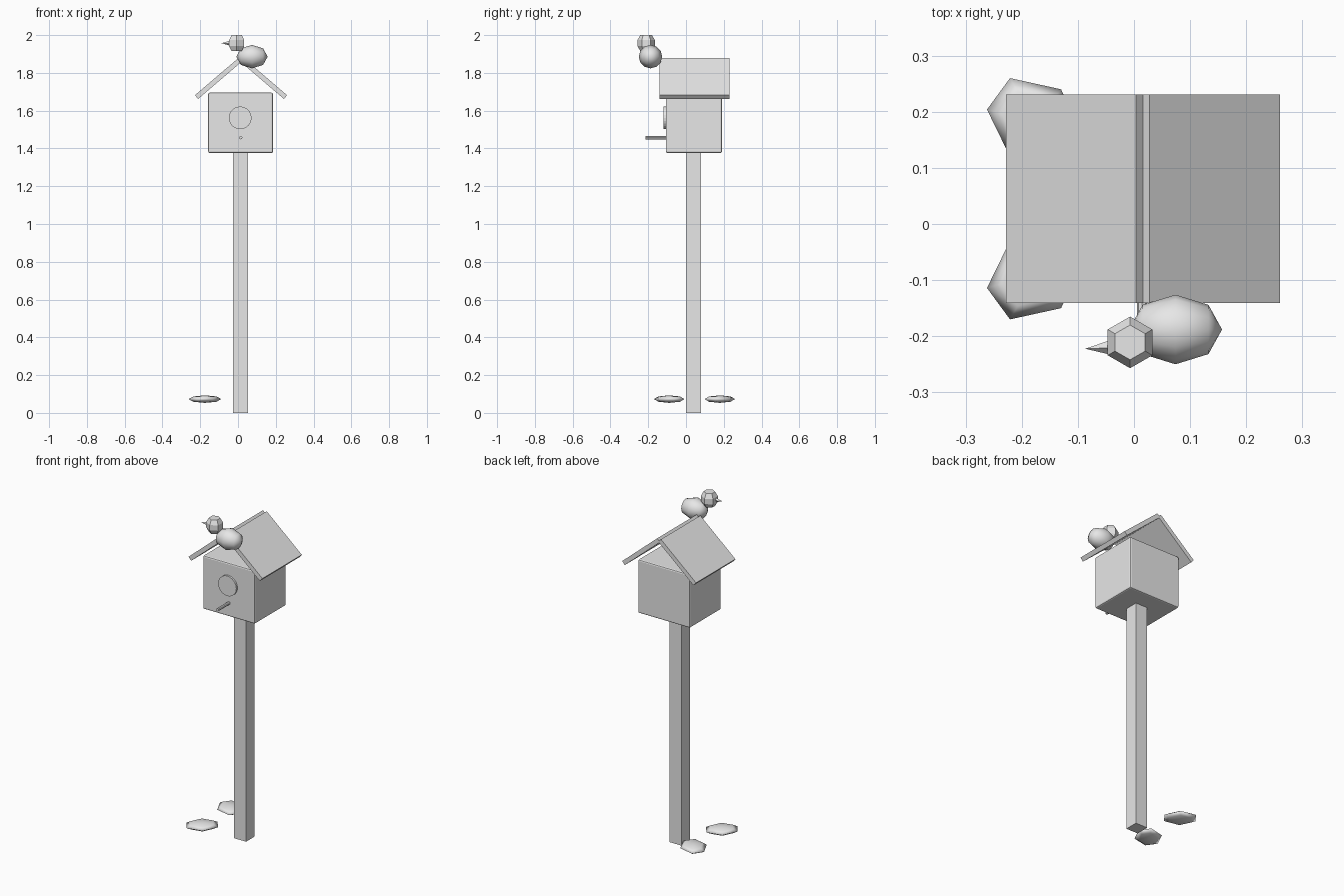
import bpy, bmesh, math
from mathutils import Matrix, Vector

cube = bpy.data.objects.get("Cube")
if cube:
    bpy.data.objects.remove(cube, do_unlink=True)

GREY = (0.8, 0.8, 0.8, 1)
mat = bpy.data.materials.new("plain_grey")
mat.use_nodes = True
mat.diffuse_color = GREY
mat.node_tree.nodes["Principled BSDF"].inputs["Base Color"].default_value = GREY


def finish(name, bm, smooth=False):
    bmesh.ops.recalc_face_normals(bm, faces=bm.faces)
    for f in bm.faces:
        f.smooth = smooth
    mesh = bpy.data.meshes.new(name)
    bm.to_mesh(mesh)
    bm.free()
    mesh.materials.append(mat)
    ob = bpy.data.objects.new(name, mesh)
    bpy.context.collection.objects.link(ob)
    return ob


def box(name, lo, hi):
    lo, hi = Vector(lo), Vector(hi)
    bm = bmesh.new()
    bmesh.ops.create_cube(bm, size=1, matrix=Matrix.Translation((lo + hi) / 2)
                          @ Matrix.Diagonal(hi - lo).to_4x4())
    return finish(name, bm)


def cone(name, centre, axis, r1, r2, depth, sides):
    """Cylinder or cone whose end r2 points along axis."""
    bm = bmesh.new()
    turn = Vector((0, 0, 1)).rotation_difference(Vector(axis)).to_matrix().to_4x4()
    bmesh.ops.create_cone(bm, cap_ends=True, segments=sides, radius1=r1, radius2=r2,
                          depth=depth, matrix=Matrix.Translation(centre) @ turn)
    return finish(name, bm)


def lathe(name, centre, outline, profile, smooth):
    """Stack scaled copies of an outline; a scale of 0 makes a tip."""
    bm = bmesh.new()
    rings = []
    for scale, z in profile:
        pts = outline if scale else [(0, 0)]
        rings.append([bm.verts.new((centre[0] + x * scale, centre[1] + y * scale,
                                    centre[2] + z)) for x, y in pts])
    n = len(outline)
    for a, b in zip(rings, rings[1:]):
        for i in range(n):
            j = (i + 1) % n
            quad = [a[i % len(a)], a[j % len(a)], b[j % len(b)], b[i % len(b)]]
            bm.faces.new(list(dict.fromkeys(quad)))
    for ring in (rings[0], rings[-1]):
        if len(ring) > 2:
            bm.faces.new(ring)
    return finish(name, bm, smooth)


# Post and house
MID = 0.0145
box("post", (-0.026, 0, 0), (0.053, 0.08, 1.38))
house = box("house_box", (-0.158, -0.107, 1.376), (0.186, 0.19, 1.695))
bevel = house.modifiers.new("soft_edges", 'BEVEL')
bevel.width = 0.008
bevel.segments = 2

# Two roof boards meeting in a small groove at the ridge
RIDGE, PITCH, THICK = 0.016, math.radians(40.5), 0.026
for side, name in ((-1, "roof_right"), (1, "roof_left")):
    inner = Vector((RIDGE + side * 0.012, 1.88))
    run = 0.232
    outer = inner + Vector((side * run, -run * math.tan(PITCH)))
    drop = Vector((-side * math.sin(PITCH), -math.cos(PITCH))) * THICK
    bm = bmesh.new()
    face = bm.faces.new([bm.verts.new((p.x, -0.141, p.y))
                         for p in (inner, outer, outer + drop, inner + drop)])
    ext = bmesh.ops.extrude_face_region(bm, geom=[face])
    bmesh.ops.translate(bm, vec=(0, 0.372, 0),
                        verts=[v for v in ext["geom"] if isinstance(v, bmesh.types.BMVert)])
    finish(name, bm)

# Entrance disc and perch
cone("entrance_disc", (MID - 0.003, -0.111, 1.562), (0, -1, 0), 0.06, 0.06, 0.014, 24)
cone("perch", (MID, -0.155, 1.457), (0, -1, 0), 0.009, 0.009, 0.118, 8)

# Bird: egg-shaped body, faceted head, pointed beak
bm = bmesh.new()
bmesh.ops.create_uvsphere(
    bm, u_segments=12, v_segments=4, radius=1,
    matrix=Matrix.Translation((0.074, -0.188, 1.886))
    @ Matrix.Diagonal((0.083, 0.062, 0.062, 1)) @ Matrix.Rotation(math.pi / 2, 4, 'Y'))
finish("bird_body", bm, True)

hexagon = [(math.sin(i * math.pi / 3), math.cos(i * math.pi / 3)) for i in range(6)]
lathe("bird_head", (-0.007, -0.211, 1.958), hexagon,
      [(0.031, -0.042), (0.046, -0.016), (0.046, 0.016), (0.031, 0.042)], False)
cone("bird_beak", (-0.061, -0.221, 1.957), (-1, -0.05, 0), 0.015, 0, 0.052, 4)

# Flat six-sided stepping stones, mirrored front to back
half = [(-0.087, 0.025), (-0.046, 0.081), (0.045, 0.061)]
stone = half + [(-x, -y) for x, y in half]
for name, y, flip in (("back_stone", 0.179, 1), ("front_stone", -0.089, -1)):
    lathe(name, (-0.175, y, 0.073), [(px, py * flip) for px, py in stone],
          [(0, -0.02), (0.7, -0.014), (1, 0), (0.7, 0.014), (0, 0.02)], True)
